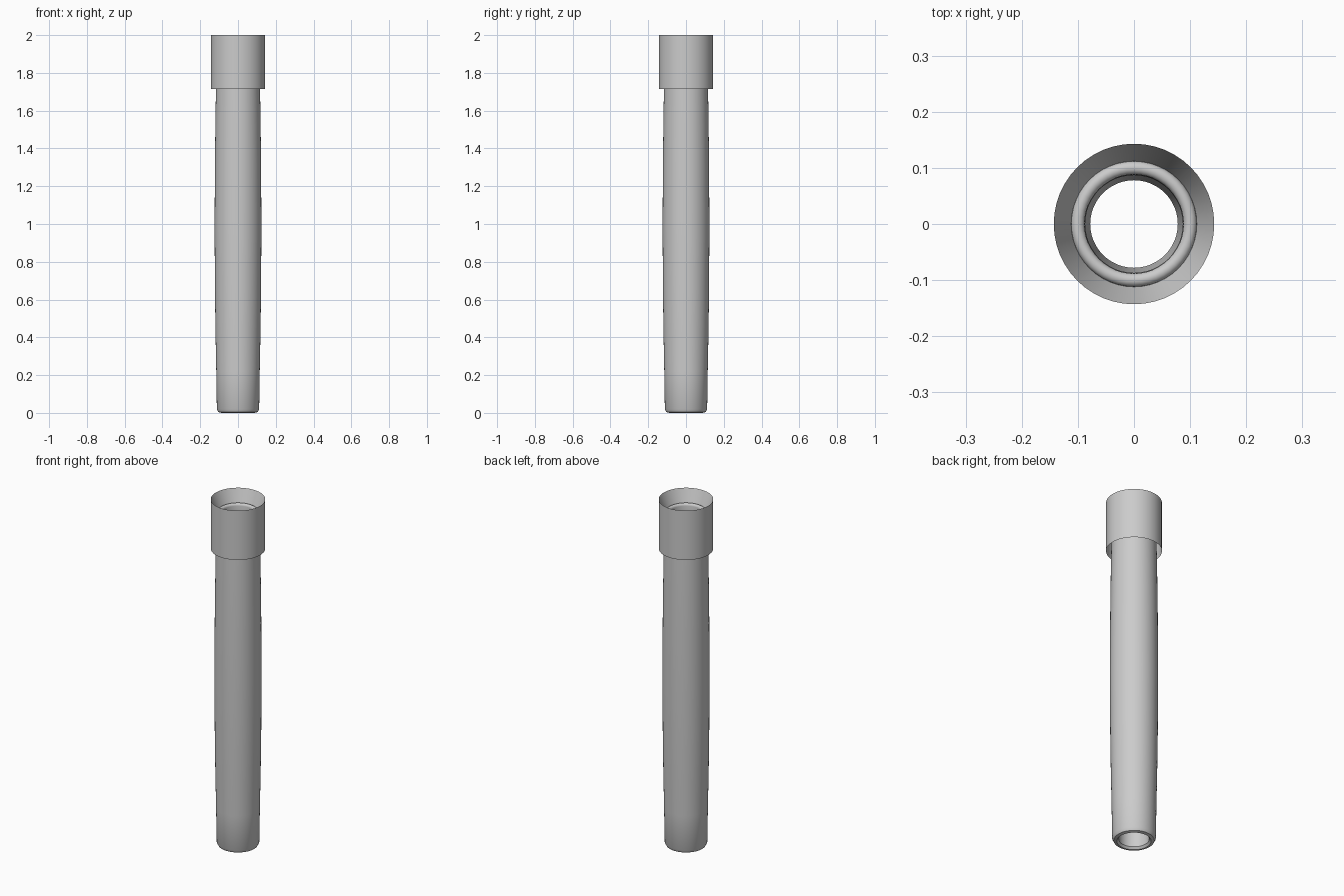
import bpy, bmesh, math

if "Cube" in bpy.data.objects:
    bpy.data.objects.remove(bpy.data.objects["Cube"])

SIDES = 48

def lathe(name, profile, closed=False):
    """Revolve an (r, z) profile about the z axis."""
    bm = bmesh.new()
    rings = []
    for r, z in profile:
        rings.append([bm.verts.new((r * math.cos(2 * math.pi * i / SIDES),
                                    r * math.sin(2 * math.pi * i / SIDES), z))
                      for i in range(SIDES)])
    pairs = list(zip(rings, rings[1:]))
    if closed:
        pairs.append((rings[-1], rings[0]))
    for a, b in pairs:
        for i in range(SIDES):
            j = (i + 1) % SIDES
            bm.faces.new((a[i], a[j], b[j], b[i]))
    mesh = bpy.data.meshes.new(name)
    bm.to_mesh(mesh)
    bm.free()
    obj = bpy.data.objects.new(name, mesh)
    bpy.context.collection.objects.link(obj)
    bpy.ops.object.select_all(action='DESELECT')
    obj.select_set(True)
    bpy.context.view_layer.objects.active = obj
    bpy.ops.object.shade_smooth_by_angle(angle=math.radians(35))
    return obj

# Barrel: gently bulging hollow tube, chamfered foot and rounded top lip
outer = [(0.078, 0.012), (0.088, 0.0), (0.104, 0.004), (0.112, 0.02),
         (0.115, 0.22), (0.119, 0.42), (0.122, 0.65), (0.124, 0.98),
         (0.122, 1.33), (0.119, 1.58), (0.116, 1.75), (0.112, 1.92)]
lip = [(0.1 + 0.012 * math.cos(math.pi * k / 8),
        1.92 + 0.012 * math.sin(math.pi * k / 8)) for k in range(1, 9)]
inner = [(0.087, 1.88), (0.087, 1.2), (0.085, 0.6), (0.078, 0.1)]
lathe("tube_barrel", outer + lip + inner, closed=True)

# Collar: thin open sleeve with a funnel sloping in to the barrel lip
lathe("collar_sleeve", [(0.143, 1.715), (0.143, 2.0), (0.112, 1.92)])
